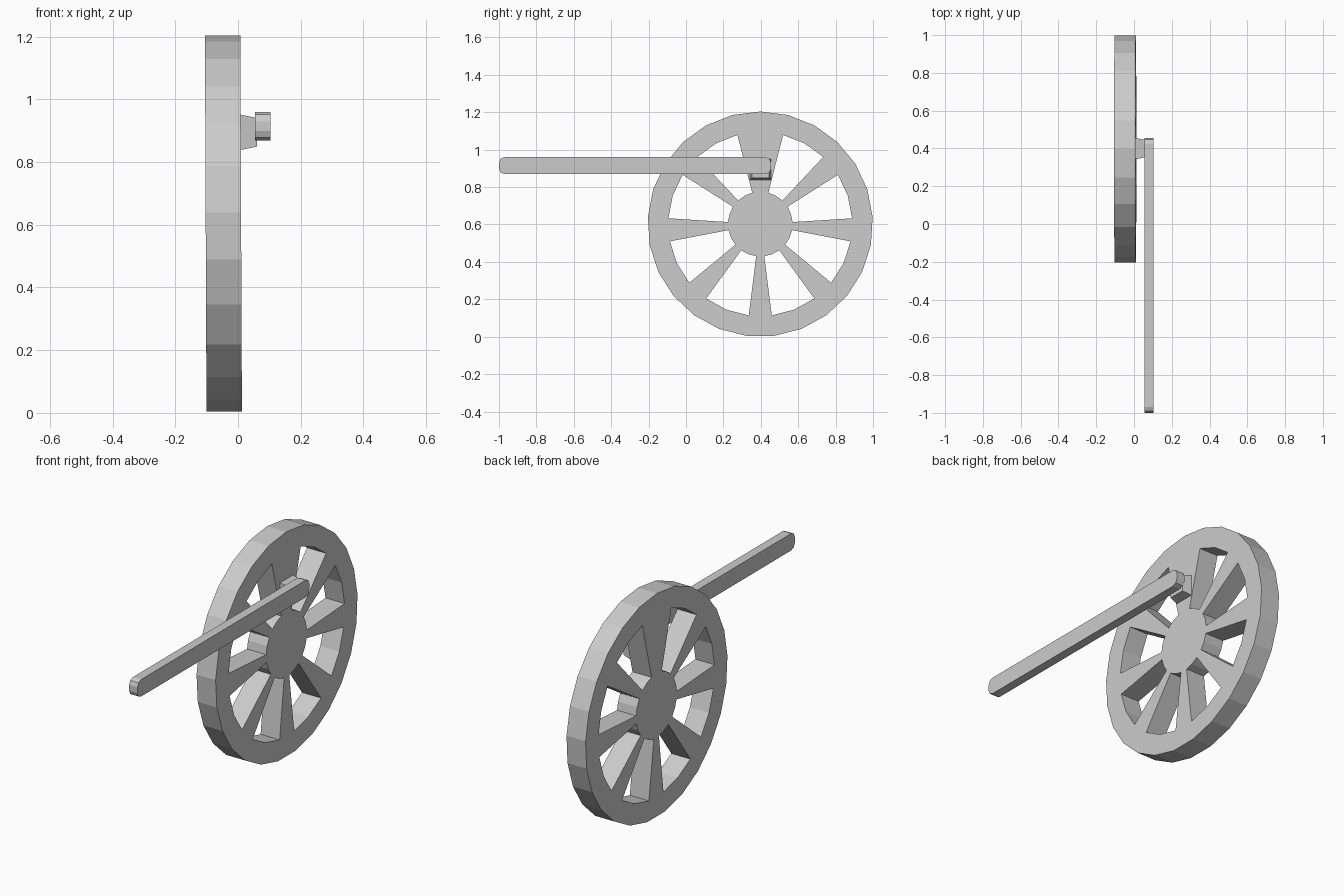
import bpy, bmesh
from math import radians, cos, sin

if "Cube" in bpy.data.objects:
    bpy.data.objects.remove(bpy.data.objects["Cube"])

CY, CZ = 0.397, 0.602      # wheel centre
SIDES = 25


def finish(bm, name):
    bmesh.ops.recalc_face_normals(bm, faces=bm.faces[:])
    mesh = bpy.data.meshes.new(name)
    bm.to_mesh(mesh)
    bm.free()
    ob = bpy.data.objects.new(name, mesh)
    bpy.context.collection.objects.link(ob)
    return ob


def extrude_x(bm, depth):
    ext = bmesh.ops.extrude_face_region(bm, geom=bm.faces[:])
    verts = [g for g in ext['geom'] if isinstance(g, bmesh.types.BMVert)]
    bmesh.ops.translate(bm, verts=verts, vec=(depth, 0, 0))


# Wheel: rim, eight spokes (top one double width) and hub in one flat cutout
bm = bmesh.new()


def ring(radius):
    angles = [radians(-97.2 + 360 / SIDES * i) for i in range(SIDES)]
    return [bm.verts.new((-0.103, CY + radius * cos(a), CZ + radius * sin(a)))
            for a in angles]


outer, inner, hub = ring(0.602), ring(0.492), ring(0.173)
bm.faces.new(hub)
for i in range(SIDES):
    j = (i + 1) % SIDES
    bm.faces.new((outer[i], outer[j], inner[j], inner[i]))
    spoke = i in (12, 13) or (i < 12 and i % 3 == 0) or (i > 13 and (i - 1) % 3 == 0)
    if spoke:
        bm.faces.new((inner[i], inner[j], hub[j], hub[i]))
extrude_x(bm, 0.113)
for v in bm.verts:         # very slight lean
    v.co.x -= 0.0042 * (v.co.z - CZ)
finish(bm, "wheel")

# Crank pin: tapered block between wheel and rod
bm = bmesh.new()
rings = []
for x, h in ((0.0, 0.058), (0.06, 0.046)):
    rings.append([bm.verts.new((x, 0.399 + h * a, 0.895 + h * b))
                  for a, b in ((-1, -1), (1, -1), (1, 1), (-1, 1))])
bm.faces.new(rings[0])
bm.faces.new(rings[1])
for i in range(4):
    j = (i + 1) % 4
    bm.faces.new((rings[0][i], rings[0][j], rings[1][j], rings[1][i]))
finish(bm, "crank_pin")

# Connecting rod: long bar with rounded ends
bm = bmesh.new()
y0, y1, z0, z1, r = -1.0, 0.455, 0.869, 0.96, 0.03
profile = []
for cy, cz, start in ((y1 - r, z0 + r, -90), (y1 - r, z1 - r, 0),
                      (y0 + r, z1 - r, 90), (y0 + r, z0 + r, 180)):
    for k in range(3):
        a = radians(start + 45 * k)
        profile.append(bm.verts.new((0.055, cy + r * cos(a), cz + r * sin(a))))
bm.faces.new(profile)
extrude_x(bm, 0.049)
finish(bm, "connecting_rod")
